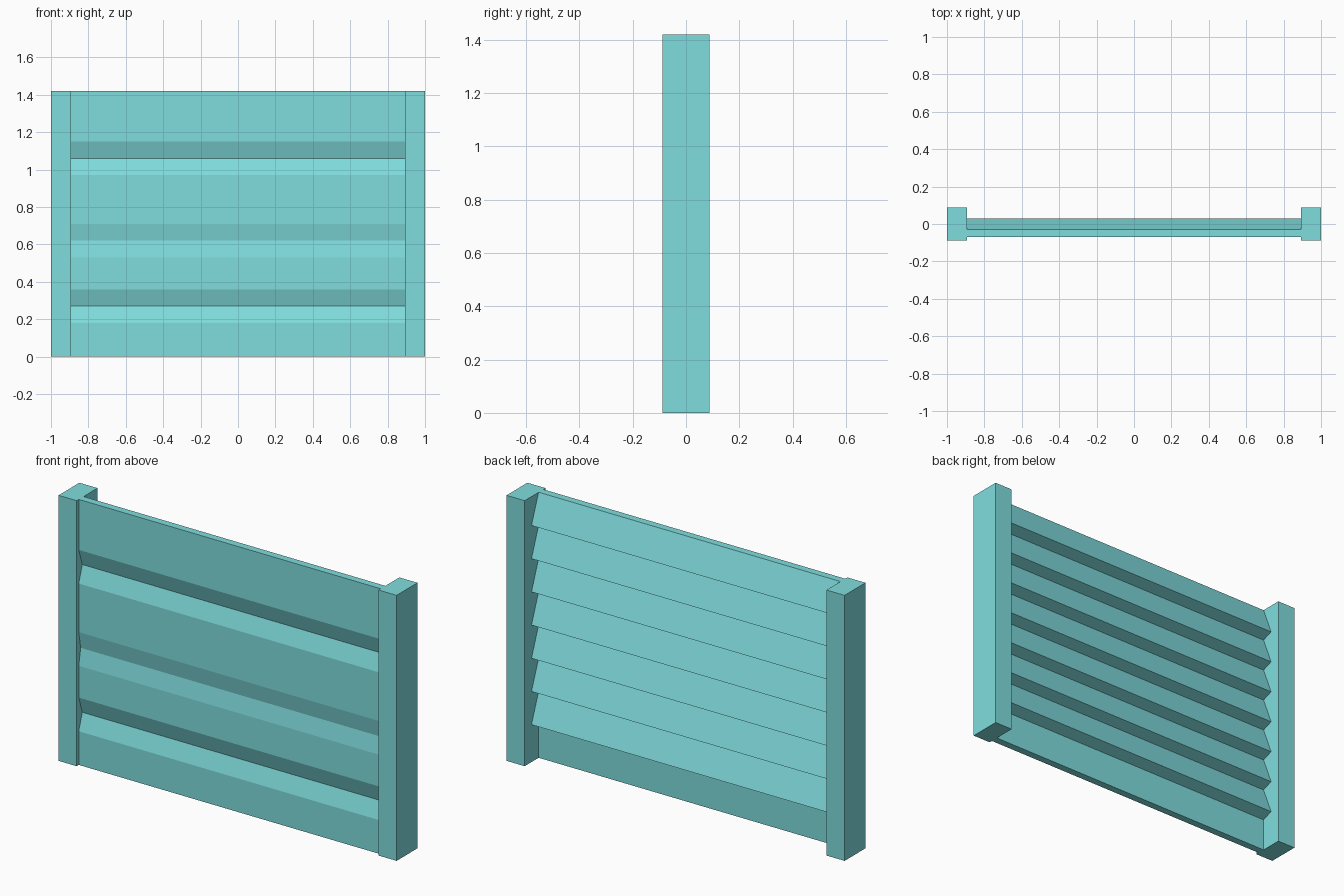
import bpy, bmesh

cube = bpy.data.objects.get("Cube")
if cube:
    bpy.data.objects.remove(cube, do_unlink=True)

teal = bpy.data.materials.new("teal")
teal.use_nodes = True
colour = (0.216, 0.72, 0.73, 1)
teal.diffuse_color = colour
teal.node_tree.nodes["Principled BSDF"].inputs["Base Color"].default_value = colour

HEIGHT = 1.42
INNER = 0.893


def extrude_profile(name, profile, x0, x1):
    """Extrude a closed (y, z) profile along x."""
    bm = bmesh.new()
    face = bm.faces.new([bm.verts.new((x0, y, z)) for y, z in profile])
    moved = bmesh.ops.extrude_face_region(bm, geom=[face])["geom"]
    verts = [v for v in moved if isinstance(v, bmesh.types.BMVert)]
    bmesh.ops.translate(bm, verts=verts, vec=(x1 - x0, 0, 0))
    bmesh.ops.recalc_face_normals(bm, faces=bm.faces)
    mesh = bpy.data.meshes.new(name)
    bm.to_mesh(mesh)
    bm.free()
    mesh.materials.append(teal)
    obj = bpy.data.objects.new(name, mesh)
    bpy.context.collection.objects.link(obj)
    return obj


# Slatted panel: grooved front, overlapping boards behind
front, valley, tooth = -0.07, -0.03, 0.03
profile = [(front, 0)]
for z, depth in ((0.27, 0.03), (0.62, 0.016), (1.06, 0.03)):
    profile += [(front, z - 0.09), (front + depth, z), (front, z + 0.09)]
profile.append((front, HEIGHT))
pitch = HEIGHT / 8
for i in range(7):
    top = HEIGHT - i * pitch
    profile += [(valley, top), (tooth, top - 0.155)]
profile += [(valley, pitch), (valley, 0)]
extrude_profile("slatted_panel", profile, -INNER, INNER)

# Side posts
post = [(-0.088, 0), (0.088, 0), (0.088, HEIGHT), (-0.088, HEIGHT)]
for side, name in ((-1, "right_post"), (1, "left_post")):
    extrude_profile(name, post, *sorted((side * INNER, side)))
